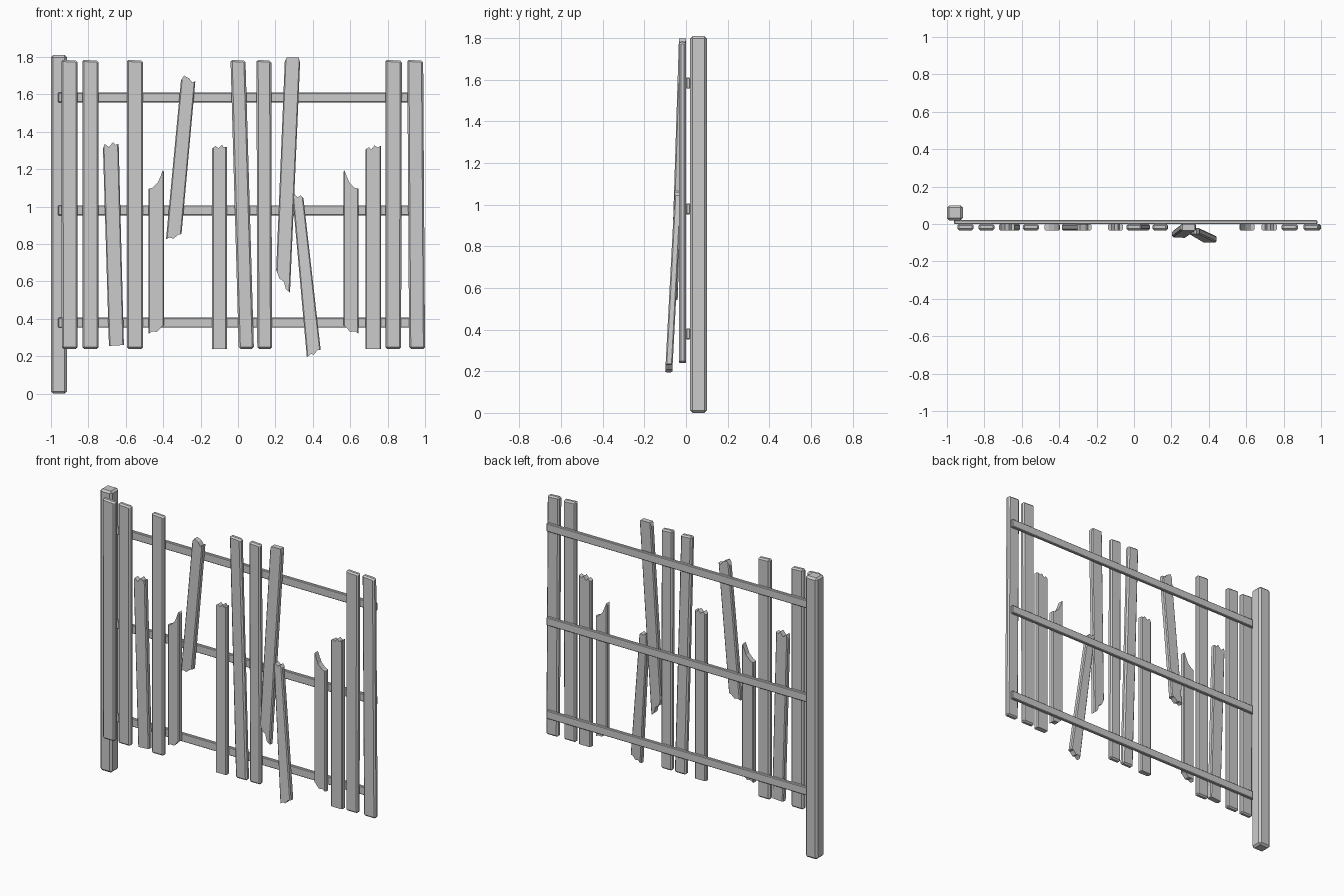
import bpy, bmesh

if "Cube" in bpy.data.objects:
    bpy.data.objects.remove(bpy.data.objects["Cube"])

wood = bpy.data.materials.new("weathered_grey_wood")
wood.diffuse_color = (0.6, 0.6, 0.6, 1)
wood.use_nodes = True
wood.node_tree.nodes["Principled BSDF"].inputs["Base Color"].default_value = wood.diffuse_color


def finish(name, bm):
    bmesh.ops.recalc_face_normals(bm, faces=bm.faces)
    mesh = bpy.data.meshes.new(name)
    bm.to_mesh(mesh)
    bm.free()
    mesh.materials.append(wood)
    bpy.context.collection.objects.link(bpy.data.objects.new(name, mesh))


def beam(name, lo, hi, bevel):
    """Axis-aligned timber with chamfered edges."""
    bm = bmesh.new()
    bmesh.ops.create_cube(bm, size=1)
    for v in bm.verts:
        v.co = [(a + b) / 2 + c * (b - a) for a, b, c in zip(lo, hi, v.co)]
    bmesh.ops.bevel(bm, geom=bm.edges[:], offset=bevel, segments=1,
                    profile=0.5, affect='EDGES')
    finish(name, bm)


def board(name, bottom, top, y_low=0.0, y_high=0.0, whole=False):
    """Plank from its bottom and top end lines (x, z), listed left to right.
    y_low and y_high move the ends, so a loose plank leans forward."""
    outline = bottom + top[::-1]
    zs = [p[1] for p in outline]
    z0, z1 = min(zs), max(zs)
    n = len(outline)
    bm = bmesh.new()
    rings = []
    for y in (-0.034, 0.0):
        rings.append([bm.verts.new(
            (x, y + y_low + (y_high - y_low) * (z - z0) / (z1 - z0), z))
            for x, z in outline])
    front, back = rings
    bm.faces.new(front)
    bm.faces.new(back[::-1])
    for i in range(n):
        j = (i + 1) % n
        bm.faces.new((front[j], front[i], back[i], back[j]))
    # whole planks are worn on every edge, broken ones along their sides
    if whole:
        edges = bm.edges[:]
    else:
        k = len(bottom)
        edges = [bm.edges.get(pair) for r in rings
                 for pair in ((r[k - 1], r[k]), (r[-1], r[0]))]
    bmesh.ops.bevel(bm, geom=edges, offset=0.009 if whole else 0.006,
                    segments=1, profile=0.5, affect='EDGES', clamp_overlap=True)
    finish(name, bm)


# Corner post and three rails
beam("post", (-1.0, 0.02, 0.0), (-0.915, 0.1, 1.81), 0.012)
for label, z in (("bottom", 0.353), ("middle", 0.953), ("top", 1.557)):
    beam(label + "_rail", (-0.962, 0.0, z), (0.98, 0.021, z + 0.053), 0.004)

# Whole pickets: left and right x at the bottom, then at the top
whole_pickets = [
    (-0.942, -0.857, -0.945, -0.857), (-0.832, -0.745, -0.832, -0.745),
    (-0.594, -0.508, -0.594, -0.508), (0.004, 0.085, -0.04, 0.04),
    (0.103, 0.182, 0.099, 0.178), (0.788, 0.872, 0.788, 0.876),
    (0.915, 1.0, 0.905, 0.99)]
for i, (a, b, c, d) in enumerate(whole_pickets):
    board(f"whole_picket_{i + 1}", [(a, 0.24), (b, 0.24)],
          [(c, 1.785), (d, 1.78)], whole=True)

# Pickets snapped near two thirds of their height
board("snapped_picket_left", [(-0.69, 0.255), (-0.61, 0.26)],
      [(-0.722, 1.31), (-0.712, 1.335), (-0.69, 1.318), (-0.668, 1.345),
       (-0.655, 1.33), (-0.638, 1.335)])
board("snapped_picket_middle", [(-0.138, 0.24), (-0.06, 0.24)],
      [(-0.138, 1.31), (-0.12, 1.325), (-0.105, 1.312), (-0.085, 1.33),
       (-0.078, 1.318), (-0.06, 1.32)])
board("snapped_picket_right", [(0.682, 0.24), (0.765, 0.24)],
      [(0.682, 1.305), (0.7, 1.318), (0.712, 1.305), (0.73, 1.328),
       (0.745, 1.315), (0.765, 1.325)])

# Short splintered pieces, a mirrored pair
bottom = [(-0.04, 0.32), (-0.02, 0.333), (0.005, 0.33), (0.03, 0.358),
          (0.042, 0.365)]
top = [(-0.04, 1.095), (-0.02, 1.1), (0.01, 1.13), (0.025, 1.165),
       (0.036, 1.195), (0.042, 1.185)]
board("splintered_piece_left", [(x - 0.438, z) for x, z in bottom],
      [(x - 0.438, z) for x, z in top])
board("splintered_piece_right", [(0.605 - x, z) for x, z in bottom[::-1]],
      [(0.605 - x, z) for x, z in top[::-1]])

# Tilted upper piece
board("tilted_upper_piece",
      [(-0.385, 0.825), (-0.365, 0.835), (-0.345, 0.828), (-0.32, 0.85),
       (-0.302, 0.853)],
      [(-0.305, 1.675), (-0.288, 1.7), (-0.26, 1.685), (-0.245, 1.663),
       (-0.228, 1.67)])

# Two loose planks leaning forward
board("loose_plank_upper",
      [(0.204, 0.66), (0.222, 0.615), (0.245, 0.6), (0.255, 0.56),
       (0.278, 0.54)],
      [(0.25, 1.775), (0.26, 1.797), (0.325, 1.797), (0.332, 1.77)],
      y_low=-0.04)
board("loose_plank_lower",
      [(0.368, 0.195), (0.39, 0.212), (0.405, 0.208), (0.425, 0.232),
       (0.442, 0.235)],
      [(0.292, 1.045), (0.302, 1.065), (0.32, 1.05), (0.335, 1.06),
       (0.35, 1.045)],
      y_low=-0.066, y_high=-0.02)
